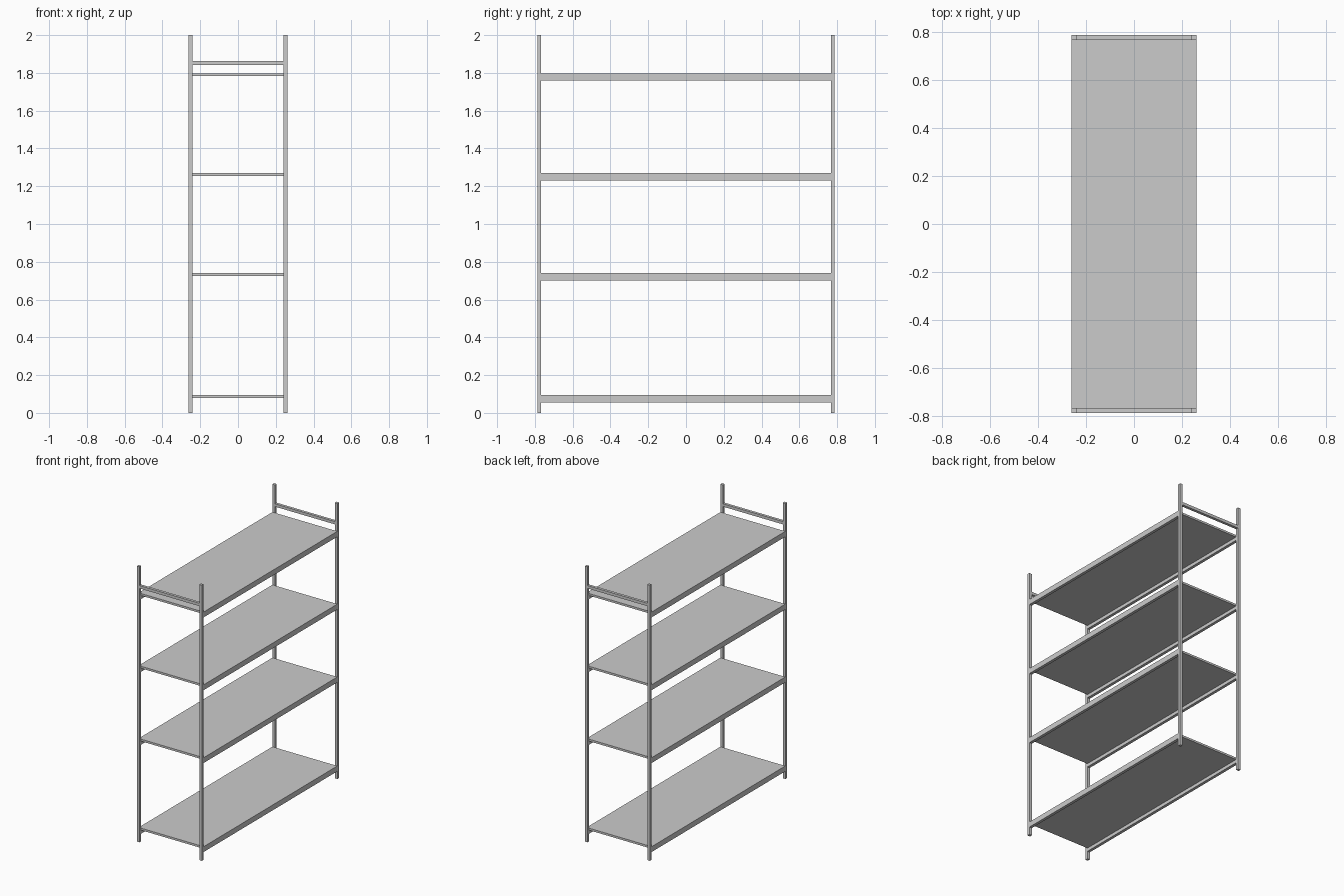
import bpy

if "Cube" in bpy.data.objects:
    bpy.data.objects.remove(bpy.data.objects["Cube"])

X_OUT, X_IN = 0.261, 0.240     # post outer / inner faces across the width
Y_OUT, Y_IN = 0.787, 0.767     # post outer / inner faces along the length
SHELF_TOPS = (0.095, 0.741, 1.27, 1.798)
BOARD, BEAM = 0.015, 0.039     # board thickness, full beam height


def box(name, lo, hi):
    """Box from its low corner to its high corner."""
    bpy.ops.mesh.primitive_cube_add(size=1, location=[(a + b) / 2 for a, b in zip(lo, hi)])
    ob = bpy.context.object
    ob.name = name
    ob.scale = [b - a for a, b in zip(lo, hi)]
    bpy.ops.object.transform_apply(location=False, rotation=False, scale=True)
    return ob


def span(side, inner, outer):
    """Ordered interval on the chosen side of the centre."""
    return sorted((side * inner, side * outer))


# Corner posts
for sx in (-1, 1):
    for sy in (-1, 1):
        x, y = span(sx, X_IN, X_OUT), span(sy, Y_IN, Y_OUT)
        box("corner_post", (x[0], y[0], 0), (x[1], y[1], 2))

# Shelf boards resting on a long beam at each side
for top in SHELF_TOPS:
    box("shelf_board", (-X_OUT, -Y_IN, top - BOARD), (X_OUT, Y_IN, top))
    for sx in (-1, 1):
        x = span(sx, X_IN, X_OUT)
        box("shelf_beam", (x[0], -Y_IN, top - BEAM), (x[1], Y_IN, top - BOARD))

# End rails above the top shelf
for sy in (-1, 1):
    y = span(sy, Y_IN, Y_OUT)
    box("end_rail", (-X_IN, y[0], 1.843), (X_IN, y[1], 1.864))
